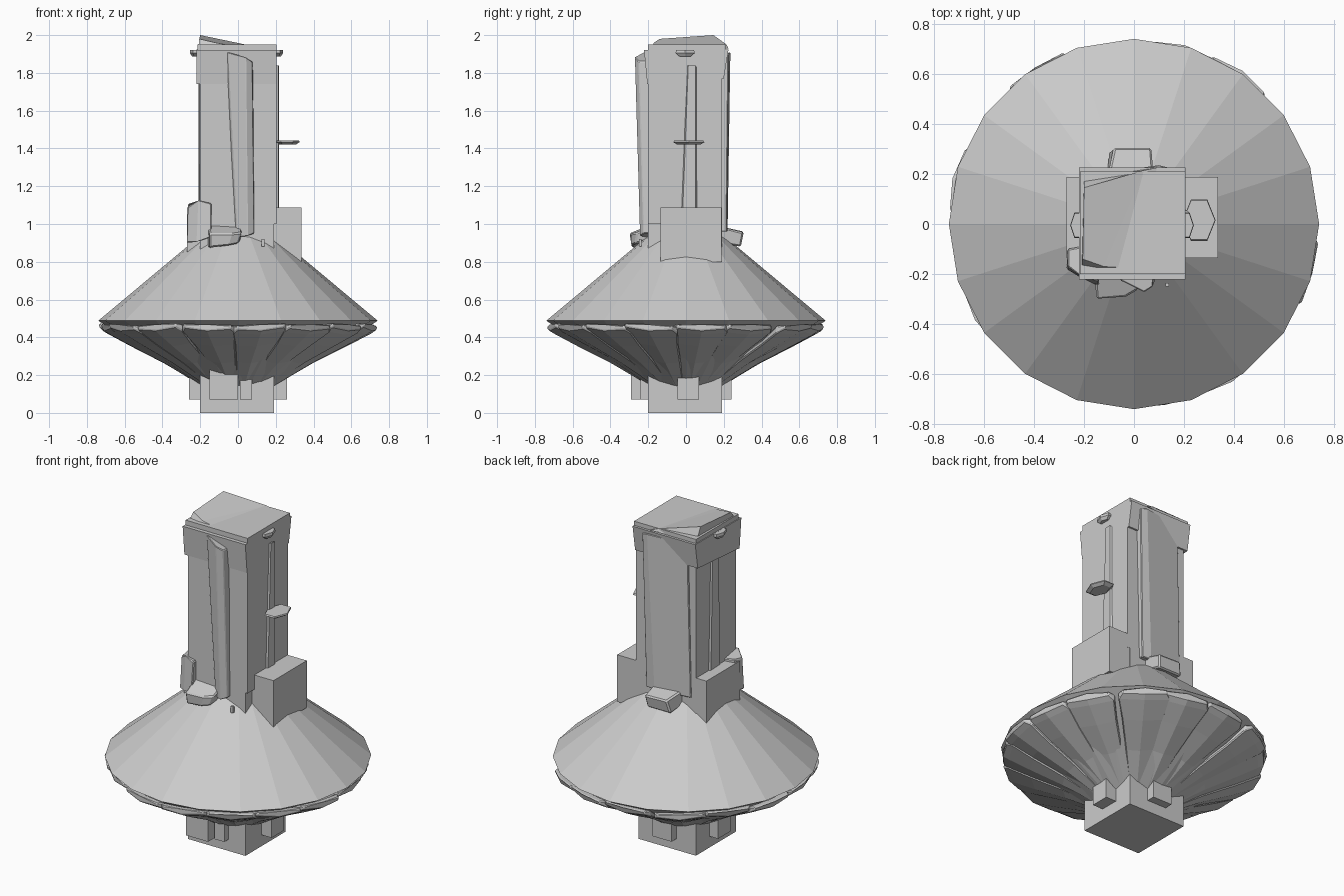
import bpy, bmesh, math, random
from mathutils import Vector, Matrix

random.seed(4)


def finish(name, bm, bevel=0.0):
    bmesh.ops.recalc_face_normals(bm, faces=bm.faces[:])
    me = bpy.data.meshes.new(name)
    bm.to_mesh(me)
    bm.free()
    ob = bpy.data.objects.new(name, me)
    bpy.context.collection.objects.link(ob)
    if bevel:
        m = ob.modifiers.new("bevel", 'BEVEL')
        m.width = bevel
        m.segments = 1
    return ob


def box(name, x0, x1, y0, y1, z0, z1, rot_x=0.0, bevel=0.0):
    bm = bmesh.new()
    c = Vector(((x0 + x1) / 2, (y0 + y1) / 2, (z0 + z1) / 2))
    bmesh.ops.create_cube(bm, size=1, matrix=Matrix.Translation(c)
                          @ Matrix.Rotation(rot_x, 4, 'X')
                          @ Matrix.Diagonal((x1 - x0, y1 - y0, z1 - z0, 1)))
    return finish(name, bm, bevel)


def loft(name, rings, bevel=0.0):
    """Closed solid through rings with equal point counts."""
    bm = bmesh.new()
    vs = [[bm.verts.new(p) for p in r] for r in rings]
    n = len(vs[0])
    for a, b in zip(vs, vs[1:]):
        for i in range(n):
            j = (i + 1) % n
            bm.faces.new((a[i], a[j], b[j], b[i]))
    bm.faces.new(vs[0])
    bm.faces.new(vs[-1])
    return finish(name, bm, bevel)


def ngon(cx, cy, rx, ry, z, n=6, start=0.0):
    return [(cx + rx * math.cos(start + math.tau * i / n),
             cy + ry * math.sin(start + math.tau * i / n), z) for i in range(n)]


# square tower shaft
box("tower_shaft", -0.2, 0.19, -0.2, 0.19, 0, 1.3)
box("tower_upper_shaft", -0.2, 0.205, -0.2, 0.19, 1.0, 1.93)

# conical roof with a shallow underside
loft("cone_roof", [ngon(0, 0, 0.2, 0.2, 0.145, 20), ngon(0, 0, 0.74, 0.74, 0.488, 20),
                   ngon(0, 0, 0.12, 0.12, 1.005, 20)])

# ring of overlapping stone petals under the roof
COUNT = 16
for k in range(COUNT):
    rot = Matrix.Rotation(math.tau * (k + 0.35) / COUNT + random.uniform(-.04, .04), 4, 'Z')
    s = random.uniform(0.98, 1.015)
    tilt = random.uniform(-0.008, 0.008)
    rings = []
    for r, zb, zt, w in ((0.19, 0.14, 0.18, 0.042), (0.40, 0.262, 0.30, 0.08),
                         (0.58, 0.352, 0.39, 0.115), (0.70, 0.415, 0.465, 0.146),
                         (0.738, 0.437, 0.468, 0.125)):
        r *= s
        edge = r - 0.02 * r
        pts = [(edge, -w, zb + 0.012 - tilt), (r, 0, zb), (edge, w, zb + 0.012 + tilt),
               (edge, w, zt + tilt), (r, 0, zt), (edge, -w, zt - tilt)]
        rings.append([rot @ Vector(p) for p in pts])
    loft("roof_petal", rings, 0.006)

# support blocks beneath the roof
box("support_right", 0.17, 0.26, -0.045, 0.07, 0.07, 0.24)
box("support_left", -0.26, -0.17, -0.06, 0.06, 0.07, 0.24)
box("support_front", -0.15, 0.0, -0.29, -0.18, 0.07, 0.24)
box("support_front_small", 0.01, 0.075, -0.24, -0.18, 0.07, 0.22)
box("support_back", -0.07, 0.06, 0.17, 0.24, 0.07, 0.24)

# beam crossing the tower above the cone
box("cross_block", -0.27, 0.335, -0.135, 0.188, 0.8, 1.088)

# tapered planks on the tower faces
loft("front_plank", [
    [(-0.02, -0.18, 0.93), (-0.005, -0.21, 0.93), (0.05, -0.245, 0.935), (0.085, -0.225, 0.95), (0.085, -0.18, 0.95)],
    [(-0.065, -0.18, 1.91), (-0.055, -0.225, 1.91), (0.04, -0.272, 1.885), (0.075, -0.25, 1.86), (0.08, -0.18, 1.86)]],
    0.004)
loft("back_plank", [
    [(-0.17, 0.17, 0.96), (-0.17, 0.195, 0.96), (0.06, 0.22, 0.96), (0.12, 0.215, 0.96), (0.12, 0.17, 0.96)],
    [(-0.15, 0.17, 1.9), (-0.15, 0.2, 1.9), (0.10, 0.235, 1.91), (0.14, 0.225, 1.9), (0.14, 0.17, 1.9)]],
    0.004)
loft("right_plank", [
    [(0.19, -0.035, 1.0), (0.215, -0.02, 1.0), (0.217, 0.05, 1.0), (0.19, 0.075, 1.0)],
    [(0.19, 0.005, 1.84), (0.215, 0.012, 1.84), (0.217, 0.05, 1.84), (0.19, 0.06, 1.82)]])
loft("left_plank", [
    [(-0.19, -0.06, 1.0), (-0.205, -0.04, 1.0), (-0.21, 0.06, 1.0), (-0.19, 0.08, 1.0)],
    [(-0.19, -0.03, 1.88), (-0.205, -0.02, 1.88), (-0.21, 0.04, 1.88), (-0.19, 0.05, 1.88)]])

# rough rocks at the foot of the shaft
loft("front_rock", [
    [(-0.16, -0.18, 0.87), (-0.15, -0.285, 0.875), (-0.05, -0.29, 0.885), (0.0, -0.27, 0.895), (0.02, -0.18, 0.92)],
    [(-0.16, -0.18, 1.0), (-0.15, -0.30, 0.95), (-0.03, -0.29, 0.95), (0.02, -0.26, 0.955), (0.02, -0.18, 0.99)]],
    0.008)
loft("back_rock", [
    [(-0.11, 0.17, 0.9), (-0.1, 0.29, 0.88), (0.06, 0.29, 0.88), (0.08, 0.17, 0.9)],
    [(-0.11, 0.17, 0.99), (-0.08, 0.305, 0.96), (0.07, 0.305, 0.955), (0.08, 0.17, 0.99)]],
    0.008)
loft("left_rock", [
    [(-0.27, -0.18, 0.9), (-0.22, -0.21, 0.9), (-0.14, -0.25, 0.93), (-0.16, -0.08, 0.95), (-0.265, -0.1, 0.91)],
    [(-0.265, -0.17, 1.09), (-0.21, -0.21, 1.13), (-0.14, -0.23, 1.11), (-0.16, -0.08, 1.1), (-0.265, -0.1, 1.11)]],
    0.006)
box("roof_chip", 0.125, 0.14, -0.25, -0.235, 0.88, 0.92)

# hexagonal ledge and small side studs
loft("hex_ledge", [ngon(0.26, 0.015, 0.045, 0.07, 1.42), ngon(0.26, 0.015, 0.066, 0.095, 1.433),
                   ngon(0.26, 0.015, 0.064, 0.09, 1.441)])
for side, cx in (("left", -0.222), ("right", 0.206)):
    loft(side + "_stud", [ngon(cx, -0.005, 0.022, 0.035, 1.888), ngon(cx, -0.005, 0.033, 0.058, 1.905),
                          ngon(cx, -0.005, 0.031, 0.055, 1.922)])

# cap with slightly tilted collar and wedge slab on top
loft("cap_collar", [
    [(-0.22, -0.205, 1.74), (0.205, -0.205, 1.74), (0.205, 0.2, 1.77), (-0.22, 0.2, 1.77)],
    [(-0.22, -0.222, 1.92), (0.205, -0.222, 1.92), (0.205, 0.225, 1.925), (-0.22, 0.225, 1.925)]])
box("cap_top", -0.215, 0.205, -0.2, 0.21, 1.91, 1.95)
loft("cap_wedge", [
    [(-0.21, -0.18, 1.93), (0.05, -0.18, 1.93), (0.09, 0.225, 1.93), (-0.2, 0.18, 1.93)],
    [(-0.205, -0.14, 1.98), (-0.12, -0.17, 1.96), (0.04, 0.215, 1.95), (-0.2, 0.145, 2.0)]])
